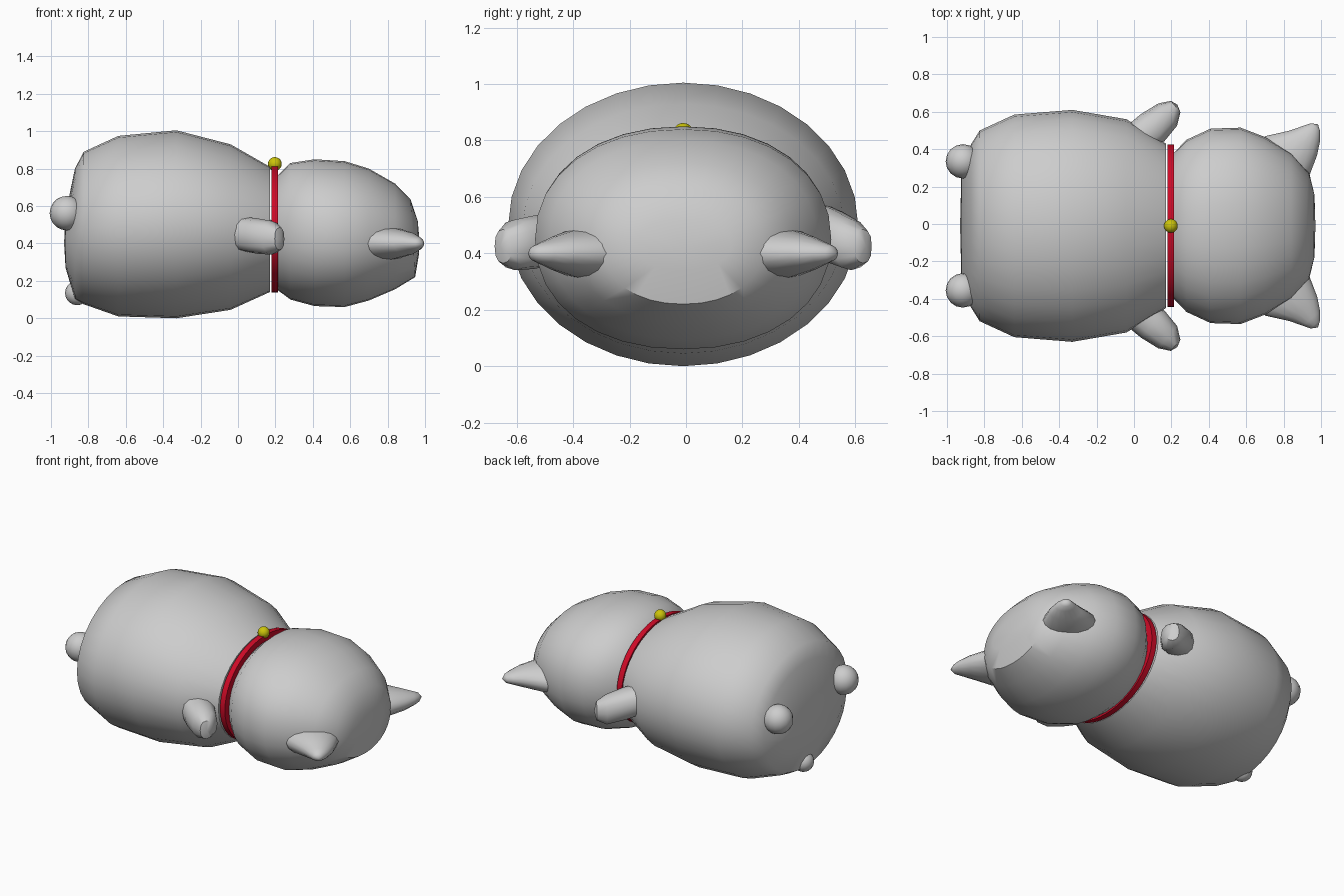
import bpy, bmesh, math
from mathutils import Vector

cube = bpy.data.objects.get("Cube")
if cube:
    bpy.data.objects.remove(cube, do_unlink=True)

MID_Y = -0.01


def material(name, rgb):
    m = bpy.data.materials.new(name)
    m.use_nodes = True
    m.diffuse_color = (*rgb, 1)
    m.node_tree.nodes["Principled BSDF"].inputs["Base Color"].default_value = (*rgb, 1)
    return m


GREY = material("plush grey", (0.61, 0.61, 0.61))
RED = material("collar red", (0.62, 0.003, 0.02))
YELLOW = material("bell yellow", (0.6, 0.55, 0.003))


def finish(name, bm, mat, angle=40):
    bmesh.ops.recalc_face_normals(bm, faces=bm.faces[:])
    mesh = bpy.data.meshes.new(name)
    bm.to_mesh(mesh)
    bm.free()
    mesh.materials.append(mat)
    ob = bpy.data.objects.new(name, mesh)
    bpy.context.collection.objects.link(ob)
    bpy.ops.object.select_all(action='DESELECT')
    ob.select_set(True)
    bpy.context.view_layer.objects.active = ob
    bpy.ops.object.shade_smooth_by_angle(angle=math.radians(angle))


def ring(centre, u, v, n=32, power=2.0):
    """Superellipse section with half axes u and v."""
    pts = []
    for i in range(n):
        a = 2 * math.pi * i / n
        c, s = math.cos(a), math.sin(a)
        cu = math.copysign(abs(c) ** (2 / power), c)
        sv = math.copysign(abs(s) ** (2 / power), s)
        pts.append(Vector(centre) + Vector(u) * cu + Vector(v) * sv)
    return pts


def bridge(bm, a, b):
    n = len(a)
    for i in range(n):
        j = (i + 1) % n
        bm.faces.new((a[i], a[j], b[j], b[i]))


def loft(name, rings, start, end, angle):
    """Bridge the sections and close each end with a fan to a point."""
    bm = bmesh.new()
    rows = [[bm.verts.new(p) for p in r] for r in rings]
    for a, b in zip(rows, rows[1:]):
        bridge(bm, a, b)
    for row, tip in ((rows[0], start), (rows[-1], end)):
        hub = bm.verts.new(tip)
        for i in range(len(row)):
            bm.faces.new((row[i], row[(i + 1) % len(row)], hub))
    finish(name, bm, GREY, angle)


def trunk(name, stations, power, start, end):
    """Stations are x, bottom z, top z, half width, forward tilt of the top."""
    rings = [ring((x, MID_Y, (lo + hi) / 2), (0, w, 0), (tilt, 0, (hi - lo) / 2), 32, power)
             for x, lo, hi, w, tilt in stations]
    loft(name, rings, start, end, 40)


def ball(name, centre, radius, mat):
    bm = bmesh.new()
    bmesh.ops.create_uvsphere(bm, u_segments=16, v_segments=10, radius=radius)
    bmesh.ops.translate(bm, verts=bm.verts[:], vec=centre)
    finish(name, bm, mat)


# Body and head, each with a shallow domed end
trunk("body", [(-0.922, 0.27, 0.56, 0.32, 0), (-0.872, 0.10, 0.80, 0.435, 0),
               (-0.825, 0.075, 0.89, 0.51, 0), (-0.64, 0.01, 0.975, 0.595, 0),
               (-0.33, 0.0, 1.005, 0.62, 0), (-0.04, 0.045, 0.93, 0.57, 0),
               (0.17, 0.14, 0.81, 0.44, 0)], 2.0,
      (-0.93, MID_Y, 0.40), (0.17, MID_Y, 0.475))
trunk("head", [(0.213, 0.15, 0.765, 0.39, 0), (0.28, 0.10, 0.83, 0.46, 0),
               (0.41, 0.065, 0.85, 0.52, 0), (0.57, 0.06, 0.84, 0.525, 0),
               (0.70, 0.095, 0.80, 0.475, 0), (0.84, 0.155, 0.72, 0.39, 0),
               (0.935, 0.22, 0.635, 0.285, -0.012), (0.964, 0.34, 0.52, 0.17, -0.003)], 2.15,
      (0.213, MID_Y, 0.46), (0.97, MID_Y, 0.42))

# Collar band, a flat ring around the neck
bm = bmesh.new()
profile = [(0.178, 1.0), (0.214, 1.0), (0.214, 0.88), (0.178, 0.88)]
rows = [[bm.verts.new(p) for p in ring((x, MID_Y, 0.475), (0, 0.434 * k, 0), (0, 0, 0.338 * k), 48)]
        for x, k in profile]
for a, b in zip(rows, rows[1:] + rows[:1]):
    bridge(bm, a, b)
finish("collar", bm, RED)
ball("bell", (0.197, MID_Y, 0.825), 0.037, YELLOW)


def limb(name, side, sections, tip, n, power):
    """Sections are x, y, z, half width in plan, half height."""
    axis = Vector((tip[0] - sections[0][0], tip[1] - sections[0][1], 0)).normalized()
    across = Vector((axis.y, -axis.x * side, 0))
    rings = [ring((x, MID_Y + side * y, z), across * w, (0, 0, h), n, power)
             for x, y, z, w, h in sections]
    x, y, z, _, _ = sections[0]
    loft(name, rings, (x, MID_Y + side * y, z), (tip[0], MID_Y + side * tip[1], tip[2]), 40)


# Ears, arms and feet on both sides; the back arm is raised at its root
for side, label, lift in ((1, "back", 0.045), (-1, "front", 0.0)):
    limb(label + "_ear", side,
         [(0.75, 0.28, 0.40, 0.18, 0.088), (0.82, 0.375, 0.40, 0.158, 0.085),
          (0.905, 0.443, 0.40, 0.099, 0.062), (0.95, 0.495, 0.40, 0.06, 0.04),
          (0.97, 0.526, 0.40, 0.034, 0.027)], (0.984, 0.543, 0.40), 16, 2.0)
    limb(label + "_arm", side,
         [(0.0, 0.45, 0.455 + lift, 0.09, 0.09), (0.10, 0.525, 0.44 + lift / 2, 0.096, 0.095),
          (0.18, 0.595, 0.43, 0.078, 0.09), (0.222, 0.638, 0.425, 0.04, 0.06)],
         (0.232, 0.648, 0.425), 12, 2.4)
    ball(label + "_foot", (-0.915, MID_Y + side * 0.345, 0.562), 0.092, GREY)

# Tail stub
ball("tail", (-0.86, MID_Y, 0.135), 0.065, GREY)
